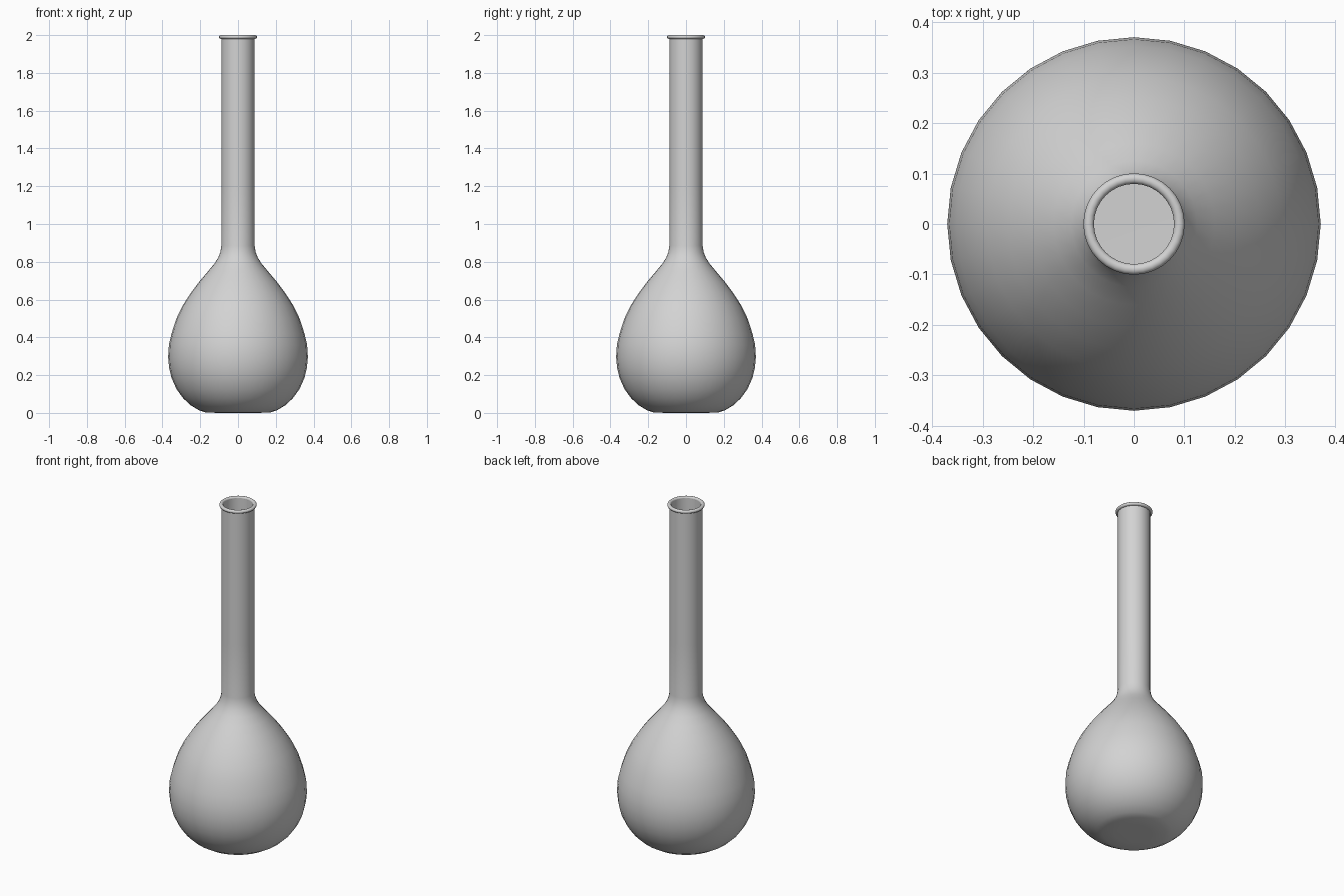
import bpy, bmesh, math
from mathutils import Vector

cube = bpy.data.objects.get("Cube")
if cube:
    bpy.data.objects.remove(cube, do_unlink=True)

SIDES = 32
WALL = 0.008

glass = bpy.data.materials.new("pale_grey_glass")
glass.use_nodes = True
grey = (0.65, 0.65, 0.65, 1)
glass.diffuse_color = grey
glass.node_tree.nodes["Principled BSDF"].inputs["Base Color"].default_value = grey


def lathe(name, profile, closed=False):
    """Revolve a list of (radius, height) points around the vertical axis."""
    bm = bmesh.new()
    verts = [bm.verts.new((r, 0, z)) for r, z in profile]
    edges = [bm.edges.new(pair) for pair in zip(verts, verts[1:])]
    if closed:
        edges.append(bm.edges.new((verts[-1], verts[0])))
    bmesh.ops.spin(bm, geom=verts + edges, cent=(0, 0, 0), axis=(0, 0, 1),
                   angle=math.tau, steps=SIDES, use_duplicate=False)
    bmesh.ops.remove_doubles(bm, verts=bm.verts, dist=0.0002)
    bmesh.ops.recalc_face_normals(bm, faces=bm.faces)
    mesh = bpy.data.meshes.new(name)
    bm.to_mesh(mesh)
    bm.free()
    mesh.materials.append(glass)
    obj = bpy.data.objects.new(name, mesh)
    bpy.context.collection.objects.link(obj)
    bpy.ops.object.select_all(action="DESELECT")
    obj.select_set(True)
    bpy.context.view_layer.objects.active = obj
    bpy.ops.object.shade_smooth_by_angle(angle=math.radians(40))
    return obj


def inset(points):
    """Shift a profile inward by the wall thickness."""
    result = []
    for i, p in enumerate(points):
        a, b = points[max(i - 1, 0)], points[min(i + 1, len(points) - 1)]
        d = (Vector(b) - Vector(a)).normalized()
        result.append((max(p[0] - d.y * WALL, 0), p[1] + d.x * WALL))
    return result


# Flask: flat base, pear-shaped bulb and long straight neck, hollow inside
outer = [(0, 0), (0.1, 0), (0.17, 0.002), (0.205, 0.013), (0.25, 0.04),
         (0.29, 0.077), (0.325, 0.125), (0.352, 0.185), (0.365, 0.24),
         (0.37, 0.295), (0.366, 0.36), (0.352, 0.42), (0.326, 0.5),
         (0.292, 0.57), (0.25, 0.635), (0.205, 0.695), (0.16, 0.748),
         (0.125, 0.79), (0.106, 0.82), (0.094, 0.85), (0.088, 0.885),
         (0.088, 1.2), (0.088, 1.6), (0.088, 1.99)]
lathe("flask_body", outer + inset(outer)[::-1])

# Rounded lip around the mouth
lip = [(0.09 + 0.0105 * math.cos(a), 1.99 + 0.01 * math.sin(a))
       for a in (math.tau * i / 12 for i in range(12))]
lathe("mouth_rim", lip, closed=True)
